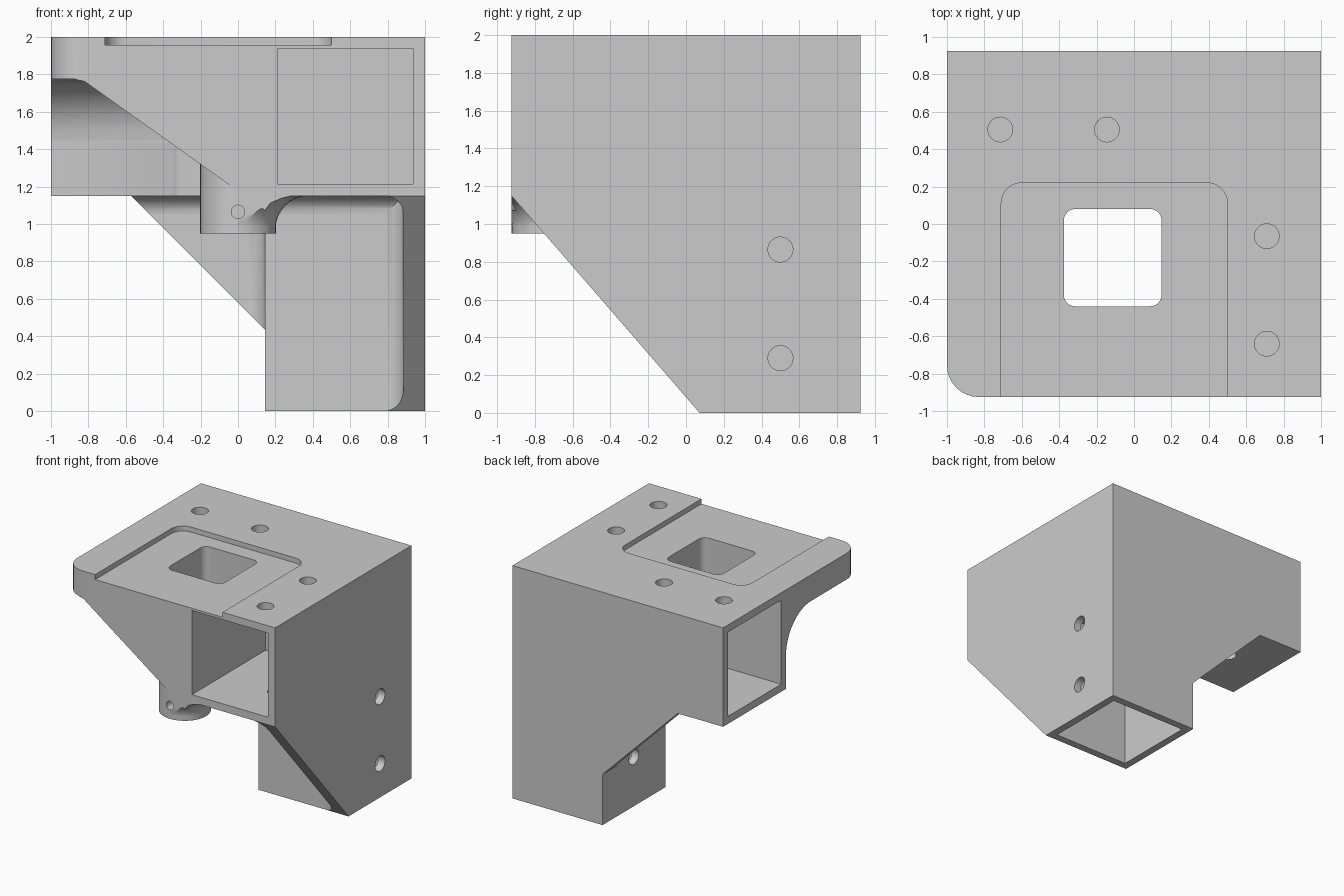
import bpy, bmesh, math

if "Cube" in bpy.data.objects:
    bpy.data.objects.remove(bpy.data.objects["Cube"])

grey = bpy.data.materials.new("light_grey")
grey.diffuse_color = (0.6, 0.6, 0.6, 1)
grey.use_nodes = True
grey.node_tree.nodes["Principled BSDF"].inputs["Base Color"].default_value = grey.diffuse_color

X0, Y0, Z0 = 0.145, 0.072, 1.15      # inner faces of the three sleeves
FRONT, BACK = -0.925, 0.925


def loft(name, rings):
    """Closed solid through rings of matching points."""
    bm = bmesh.new()
    vs = [[bm.verts.new(p) for p in r] for r in rings]
    for a, b in zip(vs, vs[1:]):
        for i in range(len(a)):
            j = (i + 1) % len(a)
            bm.faces.new((a[i], a[j], b[j], b[i]))
    bm.faces.new(vs[0])
    bm.faces.new(vs[-1])
    bmesh.ops.recalc_face_normals(bm, faces=bm.faces)
    me = bpy.data.meshes.new(name)
    bm.to_mesh(me)
    bm.free()
    me.materials.append(grey)
    ob = bpy.data.objects.new(name, me)
    bpy.context.collection.objects.link(ob)
    return ob


def prism(name, pts, axis, lo, hi):
    put = {"x": lambda a, b, t: (t, a, b),
           "y": lambda a, b, t: (a, t, b),
           "z": lambda a, b, t: (a, b, t)}[axis]
    return loft(name, [[put(a, b, t) for a, b in pts] for t in (lo, hi)])


def box(name, x0, x1, y0, y1, z0, z1):
    return prism(name, [(x0, y0), (x1, y0), (x1, y1), (x0, y1)], "z", z0, z1)


def arc(cx, cy, r, a0, a1, n=8):
    return [(cx + r * math.cos(math.radians(a0 + (a1 - a0) * i / n)),
             cy + r * math.sin(math.radians(a0 + (a1 - a0) * i / n))) for i in range(n + 1)]


def rod(name, a, b, r, axis, lo, hi, n=32):
    return prism(name, arc(a, b, r, 0, 360, n)[:-1], axis, lo, hi)


def fillet(name, a, b, r, axis, lo, hi, e=0.03):
    """Concave fillet in an inner corner at (a, b), opening towards -a, -b."""
    pts = arc(a - r, b - r, r, 88, 2, 10)
    pts += [(a + e, b - r), (a + e, b + e), (a - r, b + e)]
    return prism(name, pts, axis, lo, hi)


def combine(base, other, op):
    m = base.modifiers.new("b", "BOOLEAN")
    m.operation, m.solver, m.object = op, "EXACT", other
    bpy.context.view_layer.update()
    dg = bpy.context.evaluated_depsgraph_get()
    me = bpy.data.meshes.new_from_object(base.evaluated_get(dg))
    base.modifiers.clear()
    base.data = me
    bpy.data.objects.remove(other)


# Parts run past the outer faces; the envelope trims them all flush at the end
# Three square sleeves meeting in one corner
bracket = box("corner_bracket", X0, 1.1, -1.1, 1.1, Z0, 2.1)
solids = [
    box("side_sleeve", -1.1, 0.5, Y0, 1.11, Z0, 2.11),
    box("leg_sleeve", X0, 1.12, Y0, 1.12, -0.1, 1.3),
]

# Gussets with fillets, trimmed along their sloping edges
solids += [
    box("right_gusset", 0.885, 1.13, -1.12, 0.2, -0.11, 1.31),
    fillet("right_gusset_fillet", 0.885, Y0, 0.1, "z", -0.12, 1.18),
    fillet("right_gusset_top_fillet", 0.885, Z0, 0.1, "y", -1.13, 0.1),
    fillet("leg_front_fillet", Y0, Z0, 0.1, "x", 0.18, 0.95),
    box("back_gusset", -0.7, 0.3, 0.81, 1.13, 0.2, 1.32),
    fillet("back_gusset_fillet", X0, 0.81, 0.1, "z", 0.21, 1.19),
    fillet("back_gusset_top_fillet", 0.81, Z0, 0.1, "x", -0.71, 0.2),
    fillet("leg_side_fillet", X0, Z0, 0.1, "y", 0.1, 0.85),
]
for s in solids:
    combine(bracket, s, "UNION")
k = (Z0 - 0) / (FRONT - Y0)
combine(bracket, prism("right_trim", [(Y0 + 0.2, k * 0.2), (-1.3, k * (-1.3 - Y0)), (-1.3, -0.4),
                                      (Y0 + 0.2, -0.4)], "x", 0.45, 1.3), "DIFFERENCE")
combine(bracket, box("front_gap", 0.45, 1.3, -1.3, FRONT, -0.4, Z0), "DIFFERENCE")
combine(bracket, prism("back_trim", [(-0.9, 1.149), (-0.569, 1.149), (X0 - 0.0005, 0.4355),
                                     (X0 - 0.0005, 0), (-0.9, 0)], "y", 0.6, 1.3), "DIFFERENCE")

# Top plate, sloping block, and round boss flaring into the front sleeve
BOSS_Y = FRONT + 0.204
flare = []
for i in range(9):
    t = math.radians(90 * i / 8)
    z, r = 0.97 + 0.182 * math.sin(t), 0.38 - 0.18 * math.cos(t)
    flare.append([(x, y, z) for x, y in arc(0, BOSS_Y, r, -90, 90, 16)])
flare.append([(x, y, 1.2) for x, y, z in flare[-1]])
solids = [
    box("top_plate", -1.12, 0.3, -1.14, 0.3, 1.775, 2.12),
    fillet("plate_fillet", Y0, 1.775, 0.34, "x", -1.13, 0.2),
    prism("sloping_block", [(-0.87, 1.773), (-0.82, 1.762), (X0, 1.072), (0.2, 1.152), (0.25, 1.3),
                            (0.25, 1.9), (-0.87, 1.9)], "y", -1.15, 0.2),
    rod("boss", 0, BOSS_Y, 0.202, "z", 0.95, 1.4, 48),
    loft("boss_flare", flare),
]
for s in solids:
    combine(bracket, s, "UNION")

# Outer envelope with one rounded corner
outline = arc(-0.83, FRONT + 0.17, 0.17, 180, 270) + [(1, FRONT), (1, BACK), (-1, BACK)]
combine(bracket, prism("envelope", outline, "z", 0, 2), "INTERSECT")


def rounded(x0, x1, y0, y1, r):
    return (arc(x1 - r, y1 - r, r, 0, 90) + arc(x0 + r, y1 - r, r, 90, 180)
            + arc(x0 + r, y0 + r, r, 180, 270) + arc(x1 - r, y0 + r, r, 270, 360))


# Sleeve sockets, shallow top recess, square opening
cuts = [
    box("front_socket", 0.21, 0.935, -1.1, Y0, 1.215, 1.937),
    box("side_socket", -1.1, X0, 0.137, 0.86, 1.215, 1.937),
    box("leg_socket", 0.21, 0.935, 0.137, 0.86, -0.1, Z0),
    prism("recess", rounded(-0.71, 0.5, -1.3, 0.22, 0.11), "z", 1.957, 2.1),
    prism("square_opening", rounded(-0.375, X0 + 0.002, -0.44, 0.08, 0.06), "z", 0.9, 2.1),
    rod("boss_hole", 0, 1.065, 0.036, "y", -1.1, -0.6, 24),
]
# Screw holes in the outer walls, and one staggered hole in each opposite wall
for x, y in [(-0.715, 0.505), (-0.145, 0.505), (0.71, -0.065), (0.71, -0.64)]:
    cuts.append(rod("top_hole", x, y, 0.066, "z", 1.7, 2.1))
for z in (0.29, 0.865):
    cuts.append(rod("leg_hole", 0.5, z, 0.066, "x", 0.7, 1.1))
cuts += [
    rod("side_floor_hole", -0.58, 0.505, 0.066, "z", 1.0, 1.5),
    rod("front_floor_hole", 0.71, -0.5, 0.066, "z", 1.0, 1.5),
    rod("leg_inner_hole", 0.5, 0.425, 0.066, "x", 0.0, 0.5),
]
for c in cuts:
    combine(bracket, c, "DIFFERENCE")

# Smooth curved faces, keep edges sharp
bpy.context.view_layer.objects.active = bracket
bracket.select_set(True)
bpy.ops.object.shade_smooth_by_angle(angle=math.radians(30))
